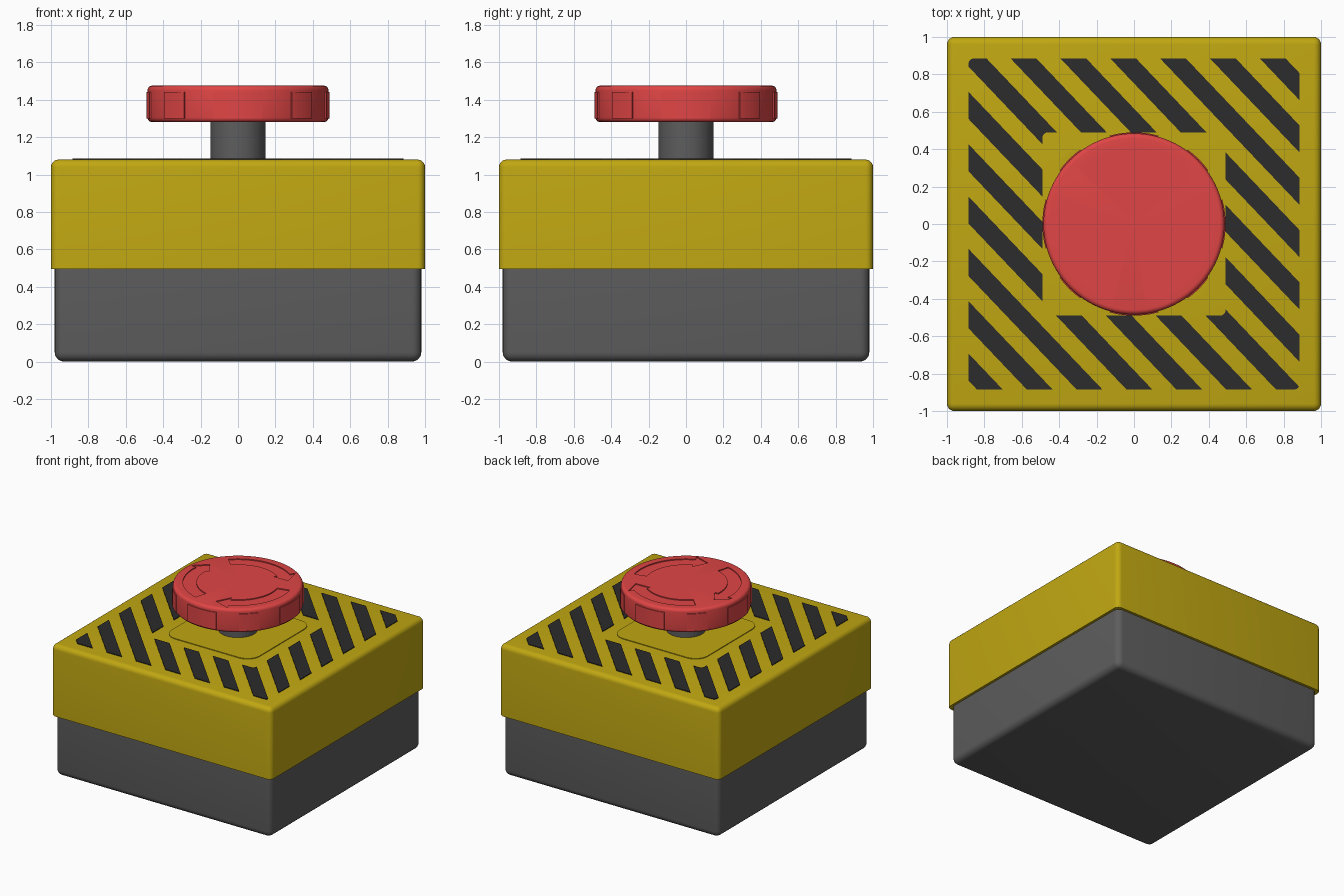
import bpy, bmesh
from math import sin, cos, radians, pi

if "Cube" in bpy.data.objects:
    bpy.data.objects.remove(bpy.data.objects["Cube"])


def material(name, rgb):
    m = bpy.data.materials.new(name)
    m.diffuse_color = (*rgb, 1)
    m.use_nodes = True
    m.node_tree.nodes["Principled BSDF"].inputs["Base Color"].default_value = m.diffuse_color
    return m


YELLOW = material("yellow", (0.53, 0.39, 0.006))
GREY = material("dark_grey", (0.11, 0.11, 0.11))
BLACK = material("black", (0.025, 0.025, 0.025))
RED = material("red", (0.75, 0.06, 0.06))


def select(ob):
    bpy.ops.object.select_all(action='DESELECT')
    ob.select_set(True)
    bpy.context.view_layer.objects.active = ob


def make(name, bm, mat=None):
    bmesh.ops.recalc_face_normals(bm, faces=bm.faces)
    me = bpy.data.meshes.new(name)
    bm.to_mesh(me)
    bm.free()
    ob = bpy.data.objects.new(name, me)
    bpy.context.collection.objects.link(ob)
    if mat:
        me.materials.append(mat)
        smooth(ob)
    return ob


def smooth(ob):
    select(ob)
    bpy.ops.object.shade_smooth_by_angle(angle=radians(35))


def extrude(bm, faces, dz):
    geo = bmesh.ops.extrude_face_region(bm, geom=faces)["geom"]
    verts = [g for g in geo if isinstance(g, bmesh.types.BMVert)]
    bmesh.ops.translate(bm, verts=verts, vec=(0, 0, dz))


def prism(bm, pts, z0, z1):
    f = bm.faces.new([bm.verts.new((x, y, z0)) for x, y in pts])
    extrude(bm, [f], z1 - z0)


def rounded_square(half, r, n=6):
    pts = []
    for k in range(4):
        a0 = k * pi / 2
        cx = (half - r) * (1 if k in (0, 3) else -1)
        cy = (half - r) * (1 if k in (0, 1) else -1)
        pts += [(cx + r * cos(a0 + i * pi / 2 / n), cy + r * sin(a0 + i * pi / 2 / n))
                for i in range(n + 1)]
    return pts


def polar(r, deg):
    return r * cos(radians(deg)), r * sin(radians(deg))


def arc(r, a, b, n):
    return [polar(r, a + (b - a) * i / n) for i in range(n + 1)]


def box(name, half, z0, z1, r, square_z, mat):
    # box rounded on every edge except those around the face at square_z
    bm = bmesh.new()
    bmesh.ops.create_cube(bm, size=2)
    for v in bm.verts:
        v.co = (v.co.x * half, v.co.y * half, z1 if v.co.z > 0 else z0)
    edges = [e for e in bm.edges if any(abs(v.co.z - square_z) > 1e-4 for v in e.verts)]
    bmesh.ops.bevel(bm, geom=edges, offset=r, segments=5, profile=0.5, affect='EDGES')
    return make(name, bm, mat)


def lathe(name, profile, mat, steps=96):
    bm = bmesh.new()
    vs = [bm.verts.new((r, 0, z)) for r, z in profile]
    es = [bm.edges.new(p) for p in zip(vs, vs[1:])]
    bmesh.ops.spin(bm, geom=vs + es, cent=(0, 0, 0), axis=(0, 0, 1),
                   angle=2 * pi, steps=steps)
    bmesh.ops.remove_doubles(bm, verts=bm.verts, dist=1e-5)
    return make(name, bm, mat)


# housing
box("base", 0.98, 0.0, 0.5, 0.05, 0.5, GREY)
box("lid", 1.0, 0.495, 1.08, 0.04, 0.495, YELLOW)

# raised plate under the button
bm = bmesh.new()
prism(bm, rounded_square(0.40, 0.11), 1.075, 1.086)
make("center_plate", bm, YELLOW)

# warning stripes: square ring sliced by slanted planes, every other band kept
SLOPE, START, PERIOD, WIDTH = 1 / 1.05, 0.183, 0.2665, 0.138
bm = bmesh.new()
outer = [bm.verts.new((x, y, 1.078)) for x, y in rounded_square(0.885, 0.03)]
inner = [bm.verts.new((x, y, 1.078)) for x, y in rounded_square(0.49, 0.03)]
n = len(outer)
for i in range(n):
    j = (i + 1) % n
    bm.faces.new((outer[i], outer[j], inner[j], inner[i]))
for k in range(-7, 7):
    for f in (START + k * PERIOD, START + k * PERIOD + WIDTH):
        bmesh.ops.bisect_plane(bm, geom=bm.verts[:] + bm.edges[:] + bm.faces[:],
                               plane_co=(f, 0, 0), plane_no=(1, SLOPE, 0))


def in_gap(face):
    c = face.calc_center_median()
    return (c.x + c.y * SLOPE - START) % PERIOD > WIDTH


bmesh.ops.delete(bm, geom=[f for f in bm.faces if in_gap(f)], context='FACES')
extrude(bm, bm.faces[:], 0.008)
make("warning_stripes", bm, BLACK)

# button stem and head
lathe("stem", [(0, 1.07), (0.147, 1.07), (0.147, 1.30), (0, 1.30)], GREY, 48)
R, Z0, Z1, B = 0.484, 1.28, 1.475, 0.025
profile = [(0, Z0)]
profile += [(R - B + B * sin(t), Z0 + B - B * cos(t)) for t in [i * pi / 10 for i in range(6)]]
profile += [(R - B + B * cos(t), Z1 - B + B * sin(t)) for t in [i * pi / 10 for i in range(6)]]
profile += [(0, Z1)]
button = lathe("button_head", profile, RED)

# three turn-to-release arrows engraved in the button
bm = bmesh.new()
for a in (0, -120, -240):
    pts = arc(0.41, 135 + a, 55 + a, 16)
    pts += [polar(0.455, 55 + a), polar(0.375, 39 + a), polar(0.28, 55 + a)]
    pts += arc(0.31, 55 + a, 135 + a, 16)
    prism(bm, pts, Z1 - 0.008, Z1 + 0.03)
cutter = make("arrow_cutter", bm)
cutter.hide_render = True
mod = button.modifiers.new("arrows", 'BOOLEAN')
mod.operation = 'DIFFERENCE'
mod.solver = 'EXACT'
mod.object = cutter
select(button)
bpy.ops.object.modifier_apply(modifier=mod.name)
bpy.data.objects.remove(cutter)
smooth(button)

# grip pads around the button rim, wide and narrow in turn
bm = bmesh.new()
for k in range(8):
    a, w = k * 45, (15.5 if k % 2 == 0 else 9)
    prism(bm, arc(0.490, a - w, a + w, 10) + arc(0.465, a + w, a - w, 10), 1.30, 1.44)
make("grip_pads", bm, RED)
